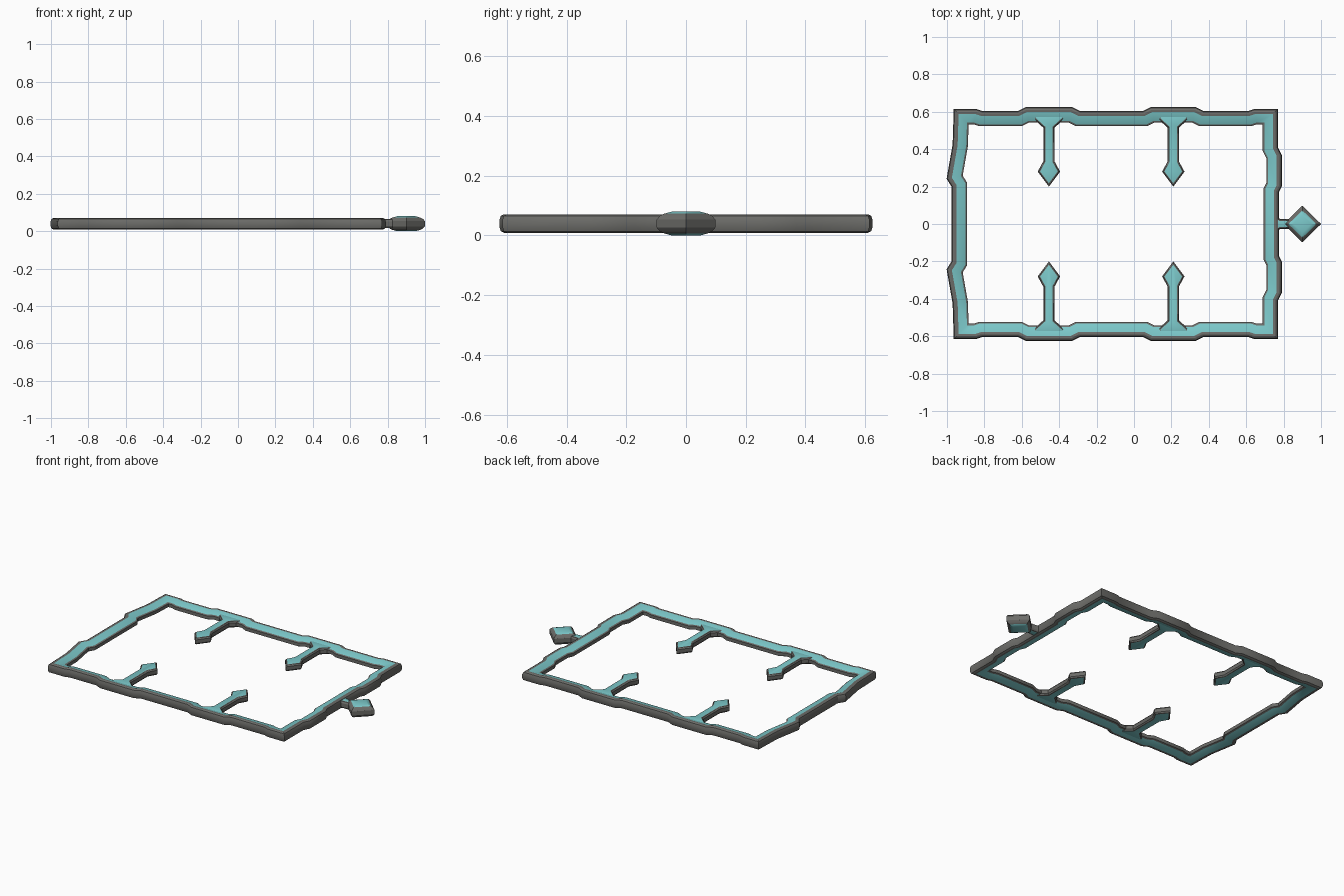
import bpy, bmesh
from mathutils import Vector

if "Cube" in bpy.data.objects:
    bpy.data.objects.remove(bpy.data.objects["Cube"])


def material(name, color):
    m = bpy.data.materials.new(name)
    m.use_nodes = True
    m.diffuse_color = color
    m.node_tree.nodes["Principled BSDF"].inputs["Base Color"].default_value = color
    return m


STONE = material("grey stone", (0.15, 0.15, 0.14, 1))
TEAL = material("pale teal", (0.2, 0.58, 0.59, 1))
MID = 0.04  # height of the symmetry plane


def offset(path, d):
    """Push a closed counter-clockwise outline outward by d with mitred corners."""
    out = []
    for i, p in enumerate(path):
        p = Vector(p)
        a = (p - Vector(path[i - 1])).normalized()
        b = (Vector(path[(i + 1) % len(path)]) - p).normalized()
        na, nb = Vector((a.y, -a.x)), Vector((b.y, -b.x))
        out.append(p + (na + nb) * d / (1 + na.dot(nb)))
    return out


def loft(name, path, profile, teal_bands, capped):
    """Sweep (offset, z) rings along an outline; chosen bands are teal."""
    bm = bmesh.new()
    rings = [[bm.verts.new((q.x, q.y, z)) for q in offset(path, d)] for d, z in profile]
    n, count = len(path), len(rings)
    for r in range(count - 1 if capped else count):
        lo, hi = rings[r], rings[(r + 1) % count]
        for i in range(n):
            j = (i + 1) % n
            f = bm.faces.new((lo[i], lo[j], hi[j], hi[i]))
            f.material_index = int(r in teal_bands)
    if capped:
        for ring in (rings[0][::-1], rings[-1]):
            bm.faces.new(ring).material_index = 1
    bmesh.ops.recalc_face_normals(bm, faces=bm.faces)
    mesh = bpy.data.meshes.new(name)
    bm.to_mesh(mesh)
    bm.free()
    ob = bpy.data.objects.new(name, mesh)
    bpy.context.collection.objects.link(ob)
    mesh.materials.append(STONE)
    mesh.materials.append(TEAL)
    bpy.ops.object.select_all(action="DESELECT")
    ob.select_set(True)
    bpy.context.view_layer.objects.active = ob
    bpy.ops.object.shade_smooth_by_angle(angle=0.5)
    return ob


def both_sides(upper):
    """Complete a profile given from mid height to the top with its lower mirror."""
    return [(d, MID - h) for d, h in reversed(upper)] + [(d, MID + h) for d, h in upper]


# Jogged rectangular frame: half of the centre line, mirrored front to back
half = [(0.735, 0.18), (0.75, 0.21), (0.75, 0.36), (0.73, 0.40), (0.73, 0.575),
        (0.65, 0.575), (0.62, 0.565), (0.36, 0.565), (0.32, 0.585), (0.10, 0.585),
        (0.06, 0.565), (-0.30, 0.565), (-0.34, 0.585), (-0.57, 0.585), (-0.61, 0.565),
        (-0.82, 0.565), (-0.85, 0.575), (-0.925, 0.575), (-0.93, 0.42), (-0.96, 0.25),
        (-0.935, 0.21)]
frame_path = half + [(x, -y) for x, y in reversed(half)]
# Outer rim is tall; the teal face slopes down toward the inside
rim = [(0.04, 0.012), (0.035, 0.026), (0.025, 0.031), (0.013, 0.03),
       (-0.033, 0.016), (-0.042, 0.011)]
loop = [(d, MID + h) for d, h in rim] + [(d, MID - h) for d, h in reversed(rim)]
loft("frame", frame_path, loop, {3, 7}, False)

# Four arrow-headed arms pointing inward
side = [(0.06, 0.28), (0.03, 0.335), (0.03, 0.515), (0.08, 0.56), (0.08, 0.585)]
arm = [(0, 0.2)] + side + [(-x, y) for x, y in reversed(side)]
arm_profile = both_sides([(0, 0.012), (-0.006, 0.02), (-0.011, 0.022)])
for x, col in ((-0.455, "right"), (0.21, "left")):
    back = [(x + px, py) for px, py in arm]
    front = [(px, -py) for px, py in reversed(back)]
    loft("back_" + col + "_arm", back, arm_profile, (), True)
    loft("front_" + col + "_arm", front, arm_profile, (), True)

# Neck joining the pendant to the frame
neck = [(0.74, -0.05), (0.78, -0.028), (0.85, -0.024),
        (0.85, 0.024), (0.78, 0.028), (0.74, 0.05)]
loft("pendant_neck", neck, both_sides([(0, 0.012), (-0.006, 0.022), (-0.011, 0.024)]), (), True)

# Diamond pendant with a raised teal face on both sides
diamond = [(1.0, 0), (0.9, 0.098), (0.8, 0), (0.9, -0.098)]
loft("pendant", diamond,
     both_sides([(0, 0.014), (-0.008, 0.026), (-0.018, 0.033), (-0.036, 0.04)]),
     {0, 6}, True)
